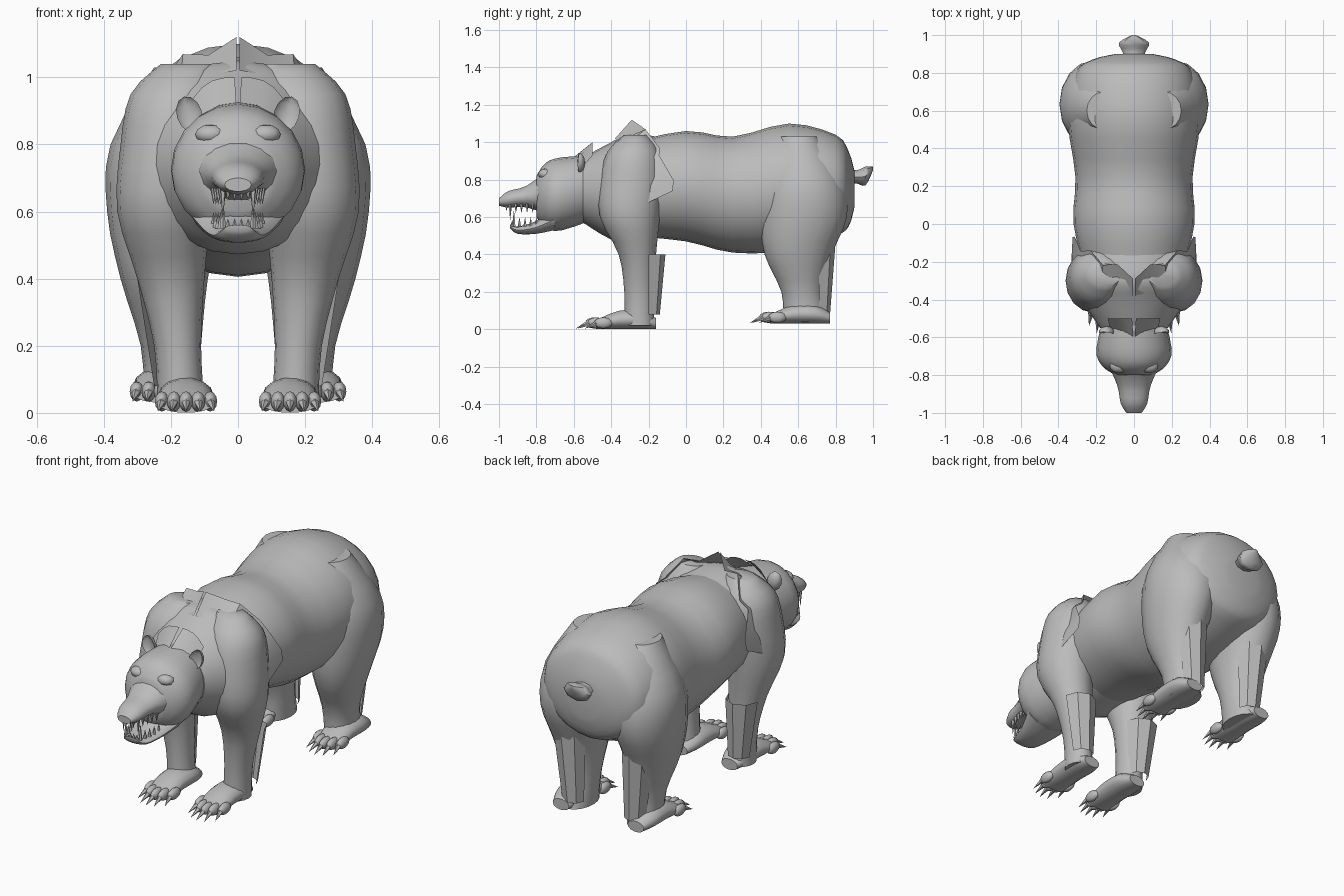
import bpy, bmesh
from math import cos, sin, pi, radians
from mathutils import Vector, Matrix

cube = bpy.data.objects.get("Cube")
if cube:
    bpy.data.objects.remove(cube, do_unlink=True)

grey = (.5, .5, .5, 1)
fur = bpy.data.materials.new("grey fur")
fur.use_nodes = True
fur.diffuse_color = grey
fur.node_tree.nodes["Principled BSDF"].inputs["Base Color"].default_value = grey


def finish(name, bm, mirror=False, angle=45):
    """Turn a bmesh into a shaded object, optionally mirrored across x."""
    bmesh.ops.recalc_face_normals(bm, faces=bm.faces)
    mesh = bpy.data.meshes.new(name)
    bm.to_mesh(mesh)
    bm.free()
    mesh.materials.append(fur)
    obj = bpy.data.objects.new(name, mesh)
    bpy.context.collection.objects.link(obj)
    bpy.ops.object.select_all(action="DESELECT")
    obj.select_set(True)
    bpy.context.view_layer.objects.active = obj
    bpy.ops.object.shade_smooth_by_angle(angle=radians(angle))
    if mirror:
        modifier = obj.modifiers.new("Mirror", "MIRROR")
        modifier.use_mirror_merge = False


def flowing(rows, steps=3):
    """Insert spline-smoothed rows between the given ones."""
    rows = [Vector(row) for row in rows]
    padded = [rows[0], *rows, rows[-1]]
    result = []
    for before, start, end, after in zip(padded, padded[1:], padded[2:], padded[3:]):
        leave, arrive = (end - before) / 2, (after - start) / 2
        for step in range(steps):
            t = step / steps
            blend = t * t * (3 - 2 * t)
            result.append(start.lerp(end, blend)
                          + leave * t * (1 - t) ** 2 - arrive * t * t * (1 - t))
    return result + [rows[-1]]


def loft(name, rows, place, mirror, sides):
    """Skin rings made by place(row, cosine, sine) and cap both ends."""
    bm = bmesh.new()
    turns = [2 * pi * i / sides for i in range(sides)]
    rings = [[bm.verts.new(place(row, cos(a), sin(a))) for a in turns]
             for row in flowing(rows)]
    for ring, following in zip(rings, rings[1:]):
        for i in range(sides):
            bm.faces.new((ring[i - 1], ring[i], following[i], following[i - 1]))
    bm.faces.new(rings[0])
    bm.faces.new(rings[-1])
    finish(name, bm, mirror)


def trunk(name, *rows, x=0, mirror=False, sides=20):
    """Loft along y; each row is y, top, bottom, half width."""
    def place(row, c, s):
        y, top, bottom, width = row
        return x + width * c, y, (top + bottom) / 2 + (top - bottom) / 2 * s
    loft(name, rows, place, mirror, sides)


def limb(name, *rows):
    """Mirrored loft along z; each row is z, centre x, y, then radius x, y."""
    def place(row, c, s):
        z, x, y, across, along = row
        return x + across * c, y + along * s, z
    loft(name, rows, place, True, 16)


def sheet(name, steps, lower, upper):
    """Mirrored open sheet between two edges, each a function of 0 to 1."""
    bm = bmesh.new()
    pairs = [[bm.verts.new(edge(i / steps)) for edge in (lower, upper)]
             for i in range(steps + 1)]
    for (a, b), (c, d) in zip(pairs, pairs[1:]):
        bm.faces.new((a, c, d, b))
    finish(name, bm, True, 30)


def spike(bm, base, tip, radius):
    base, tip = Vector(base), Vector(tip)
    axis = tip - base
    turn = axis.to_track_quat("Z", "Y").to_matrix().to_4x4()
    bmesh.ops.create_cone(bm, cap_ends=True, segments=5, radius1=radius, radius2=0,
                          depth=axis.length,
                          matrix=Matrix.Translation((base + tip) / 2) @ turn)


def ball(bm, centre, size):
    matrix = Matrix.Translation(centre) @ Matrix.Diagonal((*size, 1))
    return bmesh.ops.create_uvsphere(bm, u_segments=10, v_segments=6,
                                     radius=1, matrix=matrix)["verts"]


# Barrel and rump
trunk("body", (-.3, 1, .5, .25), (0, 1.06, .47, .32), (.25, 1.03, .41, .31),
      (.55, 1.1, .42, .35), (.8, 1.04, .5, .31), (.87, .95, .55, .22),
      (.9, .85, .65, .1), sides=24)

# Shoulders and neck
trunk("shoulders", (-.16, 1.03, .5, .29), (-.3, 1.05, .48, .31),
      (-.4, 1, .48, .28), (-.55, .92, .57, .18), sides=24)

# Head, muzzle and open jaw
trunk("head", (-.46, .93, .6, .15), (-.66, .92, .53, .2),
      (-.75, .89, .54, .17), (-.8, .82, .6, .1))
trunk("muzzle", (-.72, .87, .6, .15), (-.85, .77, .65, .09),
      (-.95, .74, .65, .07), (-1, .7, .66, .04), sides=14)
trunk("lower_jaw", (-.7, .65, .53, .14), (-.8, .58, .51, .1),
      (-.9, .55, .51, .07), (-.94, .56, .54, .04), sides=14)

bm = bmesh.new()
ball(bm, (.08, -.75, .83), (.05, .04, .03))
finish("brow", bm, True)

# Cupped ears: the front half of each ball is pushed inward
bm = bmesh.new()
for vert in ball(bm, (0, 0, 0), (.04, .03, .055)):
    if vert.co.y < -.01:
        vert.co.y *= -.3
tilt = Matrix.Translation((.145, -.57, .89)) @ Matrix.Rotation(.3, 4, "Y")
bmesh.ops.transform(bm, verts=bm.verts, matrix=tilt)
finish("ear", bm, True)

# Teeth: a canine followed by smaller ones along each jaw
bm = bmesh.new()
for i in range(5):
    length = .04 if i else .08
    x, y = .045 + .007 * i, -.94 + .03 * i
    spike(bm, (x, y, .67), (x, y, .66 - length), .01)
    spike(bm, (x, y + .02, .55), (x, y + .02, .56 + length), .01)
for x in (.01, .03):
    spike(bm, (x, -.96, .67), (x, -.96, .63), .01)
    spike(bm, (x, -.93, .55), (x, -.93, .58), .01)
finish("teeth", bm, True, 20)


# Ragged fur collar over the shoulders, rising to a peak at the spine
def collar_front(t):
    angle = pi / 2 * t
    return .005 + .33 * sin(angle), -.38 + .12 * t, .65 + .37 * cos(angle)


def collar_back(t):
    angle = pi / 2 * t
    ragged = .02 * cos(6 * pi * t)
    return .005 + .32 * sin(angle), -.27 + .22 * t - ragged, .72 + .38 * cos(angle) + ragged


sheet("shoulder_ruff", 6, collar_front, collar_back)

# Fur tuft behind the ears
sheet("head_ruff", 4,
      lambda t: (.005 + .12 * t, -.6 + .04 * t, .92 - .06 * t),
      lambda t: (.01 + .13 * t, -.5, 1 - .07 * t ** 3))

# Legs
limb("foreleg", (1.04, .15, -.27, .08, .06), (.95, .18, -.28, .14, .14),
     (.8, .2, -.29, .15, .17), (.6, .22, -.3, .14, .16), (.4, .2, -.26, .1, .1),
     (.2, .18, -.25, .07, .08), (.02, .17, -.25, .07, .08))
limb("hind_leg", (1.03, .16, .6, .09, .1), (.8, .2, .63, .18, .21),
     (.6, .22, .63, .17, .23), (.4, .22, .6, .13, .18),
     (.2, .2, .62, .09, .11), (.04, .2, .64, .08, .12))


def fur_panel(name, y, top):
    """Loose fur wrapped behind a leg, narrowing to the ankle."""
    def edge(x, z, radius):
        return lambda t: (x + radius * cos(pi * t), y + radius * sin(pi * t), z)
    sheet(name, 4, edge(.19, .08, .06), edge(.21, top, .09))


fur_panel("foreleg_fur", -.2, .4)
fur_panel("hind_leg_fur", .71, .47)


def paw(name, x, heel, floor):
    """Flat foot with five clawed toes pointing forward."""
    trunk(name, *[(heel - back, floor + height, floor, width) for back, height, width in
                  ((0, .06, .05), (.08, .1, .08), (.2, .1, .08), (.32, .05, .08))],
          x=x, mirror=True, sides=14)
    bm = bmesh.new()
    for i in range(-2, 3):
        toe = Vector((x + .036 * i, heel - .33 + .012 * i * i, floor + .034))
        ball(bm, toe, (.022, .05, .03))
        spike(bm, toe - Vector((0, .03, 0)), toe + Vector((.006 * i, -.1, -.03)), .015)
    finish(name + "_toes", bm, True)


paw("front_paw", .155, -.16, 0)
paw("hind_paw", .23, .77, .03)

# Stubby tail
trunk("tail", (.84, .87, .78, .05), (.91, .85, .78, .06),
      (.96, .87, .77, .08), (1, .87, .85, .01), sides=8)
